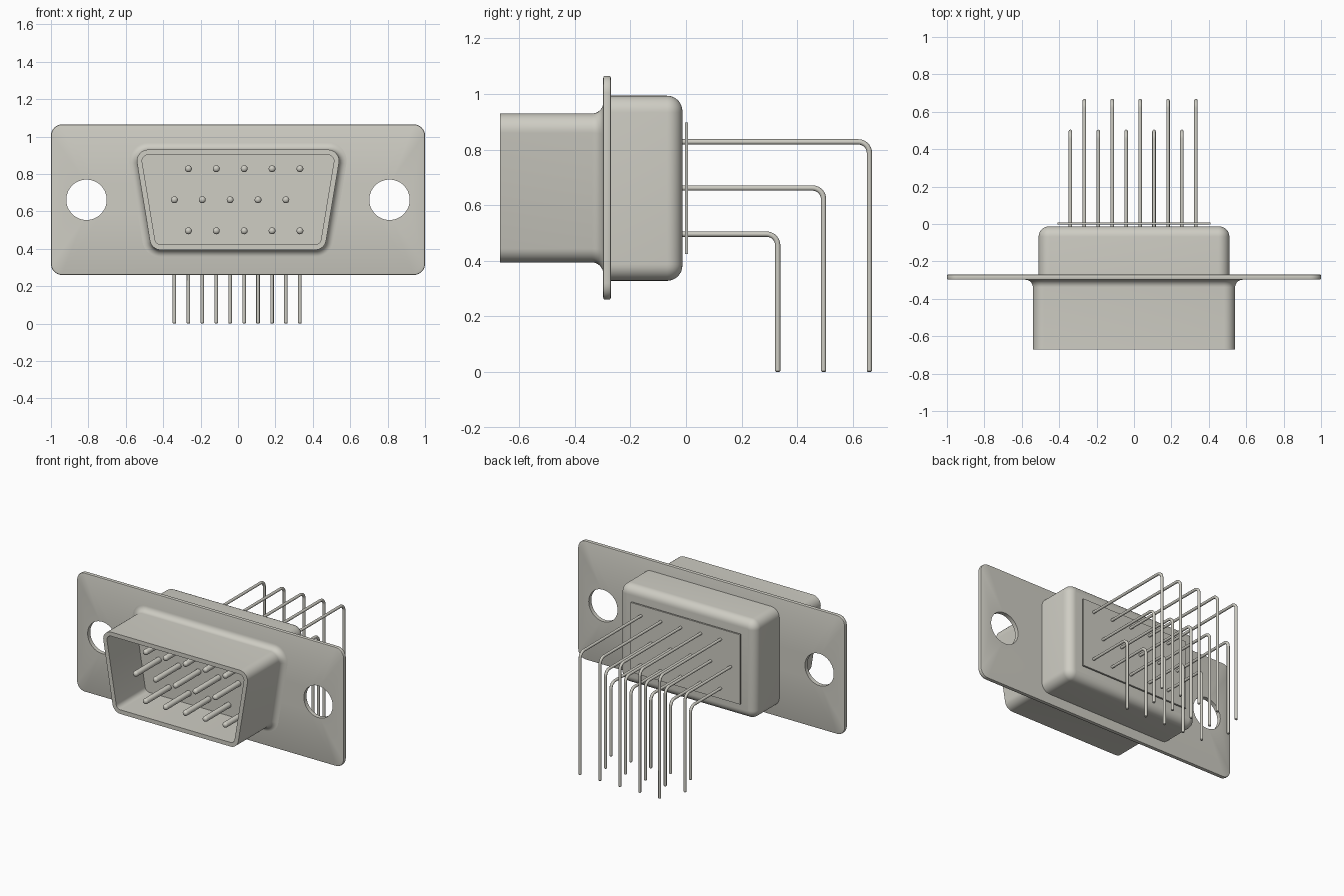
import bpy, bmesh
from math import sin, cos, pi, atan2, radians
from mathutils import Vector

cube = bpy.data.objects.get("Cube")
if cube:
    bpy.data.objects.remove(cube)

# One warm grey metal for everything
metal = bpy.data.materials.new("warm grey metal")
metal.use_nodes = True
colour = (0.62, 0.61, 0.55, 1)
metal.diffuse_color = colour
metal.node_tree.nodes["Principled BSDF"].inputs["Base Color"].default_value = colour


def outline(top, bottom, z0, z1, radius, grow=0.0, steps=8):
    """Rounded trapezoid in x and z, with half widths at top and bottom."""
    corners = [Vector(c) for c in ((-bottom, z0), (bottom, z0), (top, z1), (-top, z1))]
    points = []
    for i, p in enumerate(corners):
        d1 = (p - corners[i - 1]).normalized()
        d2 = (corners[(i + 1) % 4] - p).normalized()
        inward = (d2 - d1).normalized()
        centre = p + inward * radius / sin(d2.angle(-d1) / 2)
        start = atan2(d1.y, d1.x) - pi / 2
        turn = d1.angle(d2)
        for s in range(steps + 1):
            a = start + turn * s / steps
            points.append(centre + Vector((cos(a), sin(a))) * (radius + grow))
    return points


def circle(x, z, r, count):
    return [(x + r * cos(2 * pi * i / count), z + r * sin(2 * pi * i / count))
            for i in range(count)]


def at_y(points, y):
    return [(p[0], y, p[1]) for p in points]


def loft(bm, rings, caps=True):
    """Skin a series of closed rings and return the vertex loops."""
    loops = [[bm.verts.new(p) for p in ring] for ring in rings]
    n = len(loops[0])
    for a, b in zip(loops, loops[1:]):
        for i in range(n):
            j = (i + 1) % n
            bm.faces.new((a[i], a[j], b[j], b[i]))
    if caps:
        bm.faces.new(loops[0])
        bm.faces.new(loops[-1])
    return loops


def finish(bm, name):
    bmesh.ops.recalc_face_normals(bm, faces=bm.faces[:])
    mesh = bpy.data.meshes.new(name)
    bm.to_mesh(mesh)
    bm.free()
    mesh.materials.append(metal)
    obj = bpy.data.objects.new(name, mesh)
    bpy.context.collection.objects.link(obj)
    bpy.ops.object.select_all(action="DESELECT")
    obj.select_set(True)
    bpy.context.view_layer.objects.active = obj
    bpy.ops.object.shade_smooth_by_angle(angle=radians(35))


MID = 0.662

# Mounting flange: softened rim, two screw holes
bm = bmesh.new()
rim = [(-0.008, -0.298), (-0.002, -0.296), (0, -0.29),
       (0, -0.278), (-0.002, -0.272), (-0.008, -0.27)]
parts = [loft(bm, [at_y(outline(1, 1, 0.26, 1.065, 0.06, g), y) for g, y in rim], False)]
for side in (-1, 1):
    hole = circle(side * 0.81, MID, 0.108, 48)
    parts.append(loft(bm, [at_y(hole, -0.298), at_y(hole, -0.27)], False))
for end in (0, -1):
    edges = []
    for loops in parts:
        loop = loops[end]
        edges += [bm.edges.get((loop[i - 1], loop[i])) for i in range(len(loop))]
    bmesh.ops.triangle_fill(bm, edges=edges, use_beauty=True, normal=(0, 1, 0))
finish(bm, "mounting_flange")

# Front shell: flared root, thin wall, recessed floor
bm = bmesh.new()
flare = 0.04
profile = [(flare, -0.292)]
for s in range(9):
    a = s / 8 * pi / 2
    profile.append((flare * (1 - sin(a)), -0.298 - flare * (1 - cos(a))))
profile += [(0, -0.67), (-0.028, -0.67), (-0.028, -0.36)]
loft(bm, [at_y(outline(0.5515, 0.463, 0.394, 0.93, 0.06, g), y) for g, y in profile])
finish(bm, "front_shell")

# Rear housing with rounded back edges
bm = bmesh.new()
r = 0.055
profile = [(0, -0.275)]
for s in range(9):
    a = s / 8 * pi / 2
    profile.append((r * (cos(a) - 1), -0.013 - r * (1 - sin(a))))
loft(bm, [at_y(outline(0.51, 0.51, 0.328, 0.994, 0.06, g), y) for g, y in profile])
finish(bm, "rear_housing")

# Thin back plate that the leads pass through
bm = bmesh.new()
plate = [(-0.41, 0.425), (0.41, 0.425), (0.41, 0.897), (-0.41, 0.897)]
loft(bm, [at_y(plate, -0.004), at_y(plate, 0.008)])
finish(bm, "back_plate")

# Three rows: first pin x, height, reach of the bent lead
PITCH = 0.149
rows = [(-0.265, 0.828, 0.66), (-0.34, 0.662, 0.495), (-0.265, 0.496, 0.33)]
pins = [(x + PITCH * i, z, reach) for x, z, reach in rows for i in range(5)]

# Contact pins with domed tips
bm = bmesh.new()
tip = [(0.0185, -0.35), (0.0185, -0.608), (0.016, -0.616), (0.01, -0.621), (0.003, -0.623)]
for x, z, reach in pins:
    loft(bm, [at_y(circle(x, z, radius, 16), y) for radius, y in tip])
finish(bm, "contact_pins")


# Leads: straight back, a rounded bend, then straight down
def lead(bm, x, z, reach, radius=0.0095, bend=0.04):
    path = [(-0.03, z, 0, radius)]
    for s in range(9):
        t = s / 8 * pi / 2
        path.append((reach - bend + bend * sin(t), z - bend + bend * cos(t), t, radius))
    path += [(reach, 0.004, pi / 2, radius), (reach, 0, pi / 2, radius * 0.6)]
    rings = []
    for y, h, t, rad in path:
        rings.append([(x + u, y + v * sin(t), h + v * cos(t))
                      for u, v in circle(0, 0, rad, 12)])
    loft(bm, rings)


bm = bmesh.new()
for x, z, reach in pins:
    lead(bm, x, z, reach)
finish(bm, "bent_leads")
